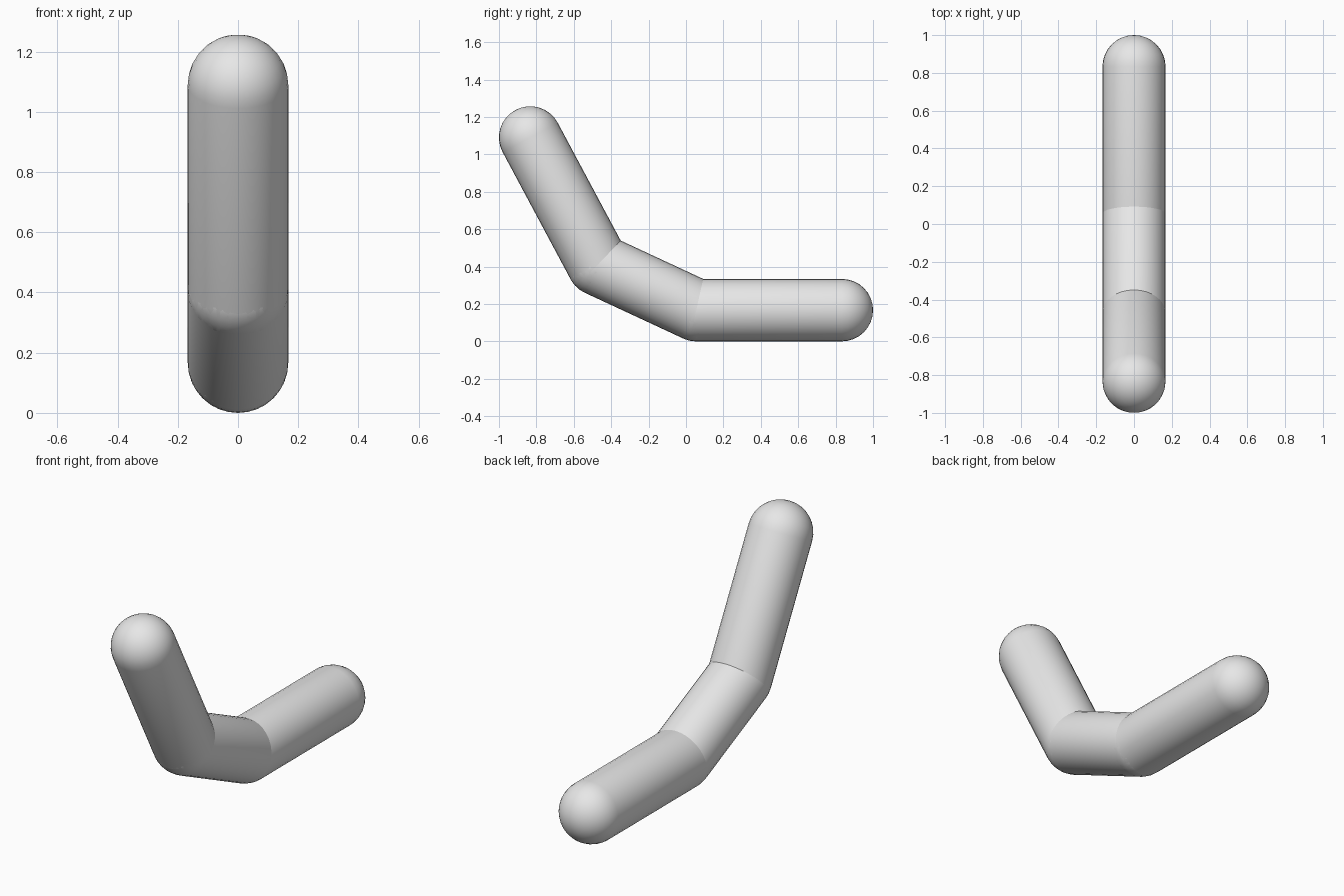
import bpy, bmesh
from math import sin, cos, pi
from mathutils import Vector

cube = bpy.data.objects.get("Cube")
if cube:
    bpy.data.objects.remove(cube)

RADIUS = 0.167
SIDES = 32
CAP_STEPS = 8

grey = bpy.data.materials.new("plain_grey")
grey.use_nodes = True
colour = (0.8, 0.8, 0.8, 1)
grey.diffuse_color = colour
grey.node_tree.nodes["Principled BSDF"].inputs["Base Color"].default_value = colour


def capsule(name, start, end):
    """Round-ended rod between two points, spun from a half outline."""
    start, end = Vector(start), Vector(end)
    axis = end - start
    length = axis.length
    angles = [-pi / 2 * (1 - i / CAP_STEPS) for i in range(CAP_STEPS + 1)]
    lower = [(RADIUS * cos(a), RADIUS * sin(a)) for a in angles]
    upper = [(r, length - z) for r, z in reversed(lower)]

    bm = bmesh.new()
    verts = [bm.verts.new((r, 0, z)) for r, z in lower + upper]
    edges = [bm.edges.new(pair) for pair in zip(verts, verts[1:])]
    bmesh.ops.spin(bm, geom=verts + edges, cent=(0, 0, 0), axis=(0, 0, 1),
                   angle=2 * pi, steps=SIDES, use_merge=False)
    bmesh.ops.remove_doubles(bm, verts=bm.verts, dist=0.0001)
    bmesh.ops.recalc_face_normals(bm, faces=bm.faces)
    for face in bm.faces:
        face.smooth = True

    mesh = bpy.data.meshes.new(name)
    bm.to_mesh(mesh)
    bm.free()
    mesh.materials.append(grey)
    obj = bpy.data.objects.new(name, mesh)
    obj.location = start
    obj.rotation_euler = axis.to_track_quat('Z', 'Y').to_euler()
    bpy.context.collection.objects.link(obj)
    return obj


# Centre line of the bent rod, from the back end to the raised front tip
path = [(0, 0.833, RADIUS), (0, 0.055, RADIUS), (0, -0.47, 0.411), (0, -0.833, 1.09)]
names = ["base_segment", "middle_segment", "upper_segment"]
for name, start, end in zip(names, path, path[1:]):
    capsule(name, start, end)
